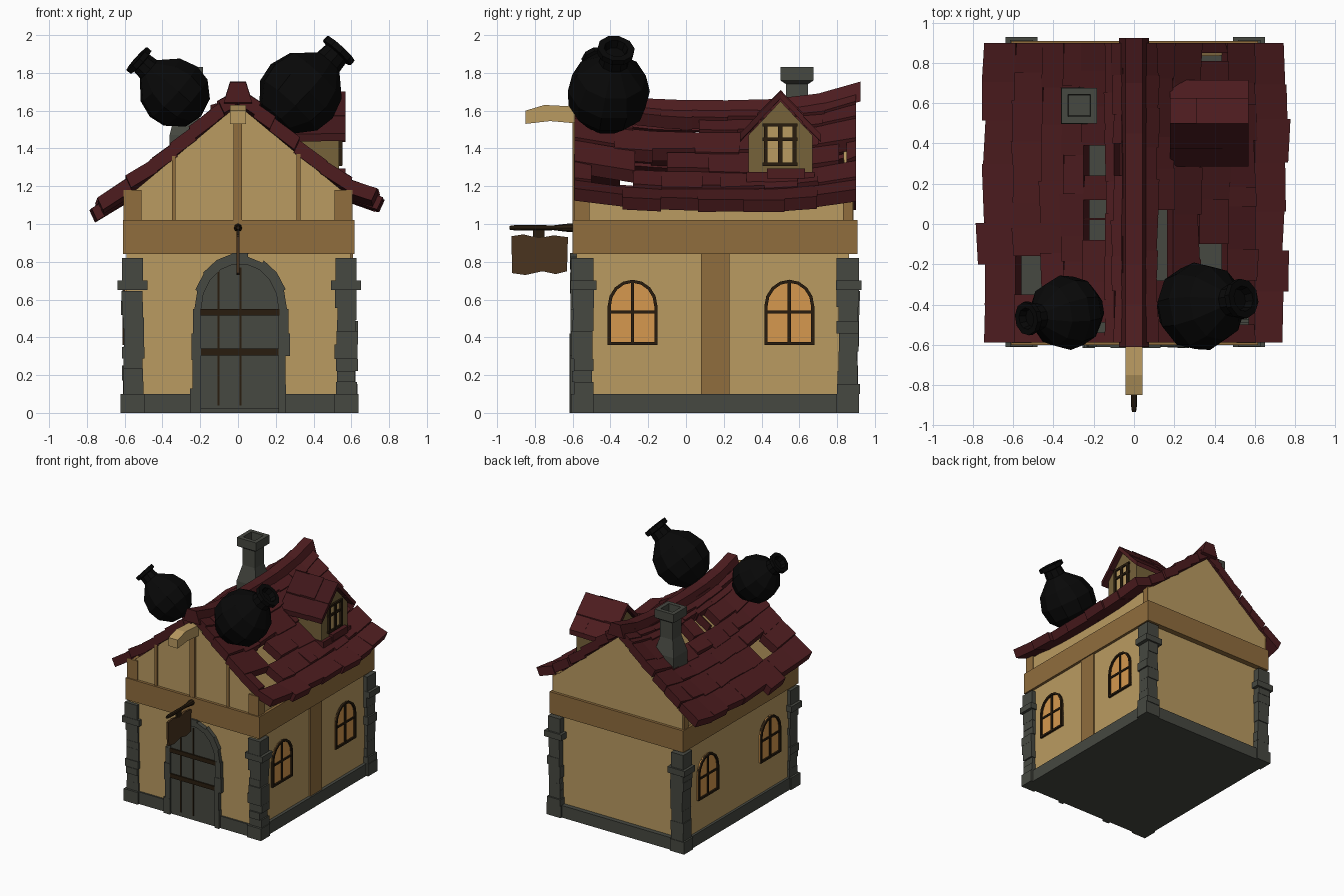
import bpy, bmesh, math, random
from mathutils import Vector

random.seed(7)
cube = bpy.data.objects.get("Cube")
if cube:
    bpy.data.objects.remove(cube, do_unlink=True)


def material(name, hexcode):
    def lin(c):
        c /= 255
        return c / 12.92 if c < 0.04045 else ((c + 0.055) / 1.055) ** 2.4
    rgba = [lin(int(hexcode[i:i + 2], 16)) for i in (0, 2, 4)] + [1]
    m = bpy.data.materials.new(name)
    m.use_nodes = True
    m.diffuse_color = rgba
    m.node_tree.nodes["Principled BSDF"].inputs["Base Color"].default_value = rgba
    return m


PLASTER = material("cream plaster", "BA9B61")
TIMBER = material("timber brown", "906D3D")
STONE = material("grey stone", "464841")
TILE = material("dark red tile", "4D1C1F")
DEEP = material("deep red tile", "40171A")
IRON = material("black iron", "080808")
DARK = material("dark wood", "281C0E")
GLOW = material("warm window", "D6994E")
BOARD = material("sign wood", "4A341E")
LOFT = material("dim plaster", "76623A")


def finish(name, bm, mat):
    bmesh.ops.recalc_face_normals(bm, faces=bm.faces)
    me = bpy.data.meshes.new(name)
    bm.to_mesh(me)
    bm.free()
    me.materials.append(mat)
    ob = bpy.data.objects.new(name, me)
    bpy.context.scene.collection.objects.link(ob)
    return ob


def loft(bm, rings):
    """Join equal rings of points into a closed skin."""
    vs = [[bm.verts.new(p) for p in r] for r in rings]
    n = len(vs[0])
    for a, b in zip(vs, vs[1:]):
        for i in range(n):
            j = (i + 1) % n
            bm.faces.new((a[i], a[j], b[j], b[i]))
    bm.faces.new(vs[0])
    bm.faces.new(vs[-1])


def add_box(bm, x0, x1, y0, y1, z0, z1):
    loft(bm, [[(x0, y0, z), (x1, y0, z), (x1, y1, z), (x0, y1, z)] for z in (z0, z1)])


def boxes(name, mat, *dims):
    bm = bmesh.new()
    for d in dims:
        add_box(bm, *d)
    return finish(name, bm, mat)


def prism(name, mat, pts, place, d0, d1):
    bm = bmesh.new()
    loft(bm, [[place(u, v, d) for u, v in pts] for d in (d0, d1)])
    return finish(name, bm, mat)


def arch(half, bottom, spring, top, n=8):
    curve = [(half * math.cos(math.pi * i / n), spring + (top - spring) * math.sin(math.pi * i / n))
             for i in range(n + 1)]
    return [(half, bottom)] + curve + [(-half, bottom)]


def ring(name, mat, inner, outer, place, d0, d1):
    bm = bmesh.new()
    n = len(inner)
    for i in range(n):
        j = (i + 1) % n
        quad = (inner[i], inner[j], outer[j], outer[i])
        loft(bm, [[place(u, v, d) for u, v in quad] for d in (d0, d1)])
    return finish(name, bm, mat)


# Hollow walls with gables, open towards the roof; the back gable overhangs
house = [(-.59, .05), (.595, .05), (.595, 1.14), (0, 1.63), (-.59, 1.14)]
bm = bmesh.new()
loft(bm, [[(x, y, z) for x, z in house] for y in (-.58, .862)])
bm.normal_update()
bmesh.ops.delete(bm, geom=[f for f in bm.faces if abs(f.normal.z) > .3], context="FACES")
walls = finish("walls", bm, PLASTER)
walls.modifiers.new("thickness", "SOLIDIFY").thickness = .03
prism("back_gable", PLASTER, [(-.59, 1), (.595, 1)] + house[2:],
      lambda u, v, d: (u, d, v), .85, .886)

# Plinth, timber band, posts and gable boards
boxes("plinth", STONE, (-.61, .62, -.594, .9, 0, .1))
boxes("timber_band", TIMBER,
      (-.61, .617, -.602, -.56, .84, 1.02), (-.61, .617, .85, .908, .84, 1.02),
      (-.61, -.57, -.56, .85, .84, 1.02), (.57, .617, -.56, .85, .84, 1.02))
boxes("side_post", TIMBER, (.57, .608, .08, .23, .1, .84))
for s in (-1, 1):
    boxes("corner_posts", TIMBER,
          *[(*sorted((s * .51, s * .605)), y0, y1, 1.02, 1.18) for y0, y1 in ((-.592, -.51), (.83, .885))])
boxes("gable_boards", TIMBER, (-.35, -.33, -.592, -.57, 1.02, 1.36),
      (.31, .33, -.592, -.57, 1.02, 1.37), (-.025, .022, -.6, -.57, 1.02, 1.55))
prism("ridge_bracket", PLASTER,
      [(-.85, 1.53), (-.85, 1.6), (-.75, 1.63), (-.55, 1.62), (-.55, 1.53), (-.72, 1.545)],
      lambda u, v, d: (d, u, v), -.042, .042)

# Rough stone corner pillars
for cx in (-.558, .573):
    for cy in (-.545, .86):
        bm = bmesh.new()
        add_box(bm, cx - .065, cx + .065, cy - .065, cy + .055, 0, .1)
        z = .1
        while z < .64:
            top = min(z + random.uniform(.05, .1), .65)
            a, b, c, d = [.052 + random.uniform(-.006, .012) for _ in range(4)]
            add_box(bm, cx - a, cx + b, cy - c, cy + d, z, top)
            z = top
        add_box(bm, cx - .08, cx + .078, cy - .066, cy + .07, .65, .7)
        add_box(bm, cx - .057, cx + .055, cy - .063, cy + .055, .7, .82)
        finish("corner_pillar", bm, STONE)


# Door with stone surround, plank gaps and straps
def front(u, v, d):
    return (.01 + u, -.58 - d, v)


door = arch(.205, .02, .55, .79, 9)
prism("door", STONE, door, front, 0, .022)
bm = bmesh.new()
path = [(.205, z) for z in (0, .15, .3, .42)] + door[1:-1] + [(-.205, z) for z in (.42, .28, .13, 0)]
for p, q in zip(path, path[1:]):
    w = random.uniform(.035, .06)
    out = []
    for u, v in (q, p):
        n = Vector((u, max(0, v - .55))).normalized() * w
        out.append((u + n.x, v + n.y))
    depth = random.uniform(.03, .036)
    loft(bm, [[front(u, v, d) for u, v in (p, q, *out)] for d in (0, depth)])
finish("door_surround", bm, STONE)
boxes("door_straps", DARK, *[(-.2, .22, -.612, -.59, z, z + .035) for z in (.305, .515)])
boxes("plank_gaps", DARK, *[(x, x + .01, -.606, -.59, .04, .77) for x in (-.108, .008)])

# Arched side windows
for s, centres in ((-1, (-.245, .57)), (1, (-.283, .547))):
    for yc in centres:
        def side(u, v, d):
            return (s * (.588 + d), yc + u, v)
        outer, inner = arch(.132, .36, .565, .705), arch(.115, .376, .565, .689)
        prism("window_glass", GLOW, outer, side, 0, .01)
        ring("window_frame", DARK, inner, outer, side, 0, .024)
        boxes("window_bars", DARK, *[(*sorted((s * .588, s * .606)), yc + a, yc + b, c, d)
              for a, b, c, d in ((-.009, .009, .37, .69), (-.12, .12, .525, .541))])


# Sagging tiled roof: rows of loose boards with missing pieces
def roof_z(x, y, side):
    xs = [0, .17, .32, .46, .6, .8]
    zs = [1.725, 1.585, 1.45, 1.34, 1.235, 1.14 if side > 0 else 1.09]
    a = min(abs(x), .799)
    i = max(k for k in range(5) if xs[k] <= a)
    t = (a - xs[i]) / (xs[i + 1] - xs[i])
    sag = (.09 - .065 * a) * (1 - abs((y - .15) / .75) ** 3)
    return zs[i] + t * (zs[i + 1] - zs[i]) - sag


slopes = {-1: ([0, .045, .1, .135, .25, .35, .455, .59, .765],
               {1: [(.24, .4)], 3: [(-.54, -.49), (-.08, .02), (.03, .12), (.24, .39)], 6: [(-.35, -.16)]}),
          1: ([0, .11, .195, .325, .465, .6, .765],
              {1: [(-.28, .07)], 3: [(-.27, -.1), (.81, .85)], 4: [(-.5, -.28)]})}
for s, (rows, holes) in slopes.items():
    bm = bmesh.new()
    for r in range(len(rows) - 1):
        gaps = holes.get(r, [])
        starts = [-.59] + [g[1] for g in gaps]
        ends = [g[0] for g in gaps] + [.9]
        for lo, hi in zip(starts, ends):
            n = max(1, round((hi - lo) / random.uniform(.15, .22)))
            cuts = [lo + (hi - lo) * (k + (random.uniform(-.25, .25) if 0 < k < n else 0)) / n
                    for k in range(n + 1)]
            for y0, y1 in zip(cuts, cuts[1:]):
                lift = random.uniform(.006, .026)
                x0 = rows[r]
                x1 = rows[r + 1] + (random.uniform(-.03, .012) if r == len(rows) - 2 else random.uniform(.002, .015))
                top = [(x0, y0, 0), (x1, y0, lift), (x1 + random.uniform(-.012, .012), y1, lift), (x0, y1, 0)]
                top = [Vector((s * x, y, roof_z(x, y, s) + l)) for x, y, l in top]
                drop = Vector((-s * .03, 0, -.065))
                loft(bm, [top, [p + drop for p in top]])
    finish("roof_tiles", bm, TILE)

# Ridge cap
bm = bmesh.new()
cap = [(-.075, -.09), (-.042, .015), (.042, .015), (.075, -.09)]
loft(bm, [[(x, y, roof_z(0, y, 1) + z + .005) for x, z in cap]
          for y in (-.61, -.4, -.2, 0, .22, .45, .7, .925)])
finish("ridge_cap", bm, TILE)

# Dormer with window and its own small roof
prism("dormer", LOFT, [(.33, 1.22), (.67, 1.22), (.67, 1.47), (.5, 1.65), (.33, 1.47)],
      lambda u, v, d: (d, u, v), .2, .535)
boxes("dormer_glass", PLASTER, (.525, .539, .42, .58, 1.31, 1.52))
boxes("dormer_frame", DARK,
      *[(.52, .553, y, y + w, 1.31, 1.53) for y, w in ((.412, .02), (.487, .024), (.564, .02))],
      *[(.52, .551, .405, .59, z, z + .018) for z in (1.308, 1.44, 1.515)])
boxes("dormer_sill", TILE, (.5, .57, .43, .63, 1.24, 1.295), (.48, .56, .32, .68, 1.22, 1.275))
for s, mat in ((-1, DEEP), (1, TILE)):
    bm = bmesh.new()
    for k in range(3):
        x0, x1 = .18 + .13 * k, .31 + .13 * k
        for a, b in ((0, .125), (.115, .215)):
            up = random.uniform(0, .01) + (.01 if a == 0 else 0)
            line = [(a, 1.69 - a * 1.02 + up), (b, 1.69 - b * 1.02 + up)]
            quad = line + [(u, v - .04) for u, v in reversed(line)]
            loft(bm, [[(x, .5 + s * u, v) for u, v in quad] for x in (x0, x1)])
    finish("dormer_roof", bm, mat)

# Chimney, hollow at the top
bm = bmesh.new()
levels = [(.09, 1.25), (.09, 1.47), (.058, 1.6), (.058, 1.74), (.088, 1.76), (.088, 1.83), (.055, 1.83), (.05, 1.7)]
loft(bm, [[(-.272 + h * a, .588 + h * b, z) for a, b in ((-1, -1), (1, -1), (1, 1), (-1, 1))]
          for h, z in levels])
finish("chimney", bm, STONE)

# Two big round pots leaning outward on the roof
pot = [(.02, -1), (.55, -.85), (.92, -.42), (1, .05), (.84, .55), (.5, .87), (.36, 1), (.33, 1.27),
       (.45, 1.3), (.45, 1.45), (.29, 1.45), (.24, 1.25)]
for name, radius, centre, lean in (("left_pot", .187, (-.335, -.44, 1.695), (-.2, -.03, .18)),
                                   ("right_pot", .221, (.33, -.41, 1.695), (.215, .04, .235))):
    bm = bmesh.new()
    loft(bm, [[(r * math.cos(k * math.tau / 10), r * math.sin(k * math.tau / 10), z) for k in range(10)]
              for r, z in pot])
    ob = finish(name, bm, IRON)
    ob.location = centre
    ob.scale = (radius,) * 3
    ob.rotation_euler = Vector(lean).to_track_quat("Z", "Y").to_euler()

# Hanging sign on a rod
prism("sign_board", BOARD,
      [(-.92, .74), (-.85, .73), (-.76, .75), (-.69, .735), (-.63, .75), (-.625, .93),
       (-.7, .94), (-.78, .925), (-.86, .945), (-.925, .935)],
      lambda u, v, d: (d, u, v), -.009, .009)
boxes("sign_hanger", DARK, (-.007, .007, -.81, -.75, .92, .98))
bm = bmesh.new()
loft(bm, [[(r * math.cos(k * math.tau / 8), y, .98 + r * math.sin(k * math.tau / 8)) for k in range(8)]
          for y, r in ((-.935, .01), (-.9, .015), (-.7, .013), (-.625, .022), (-.58, .022))])
finish("sign_rod", bm, DARK)
